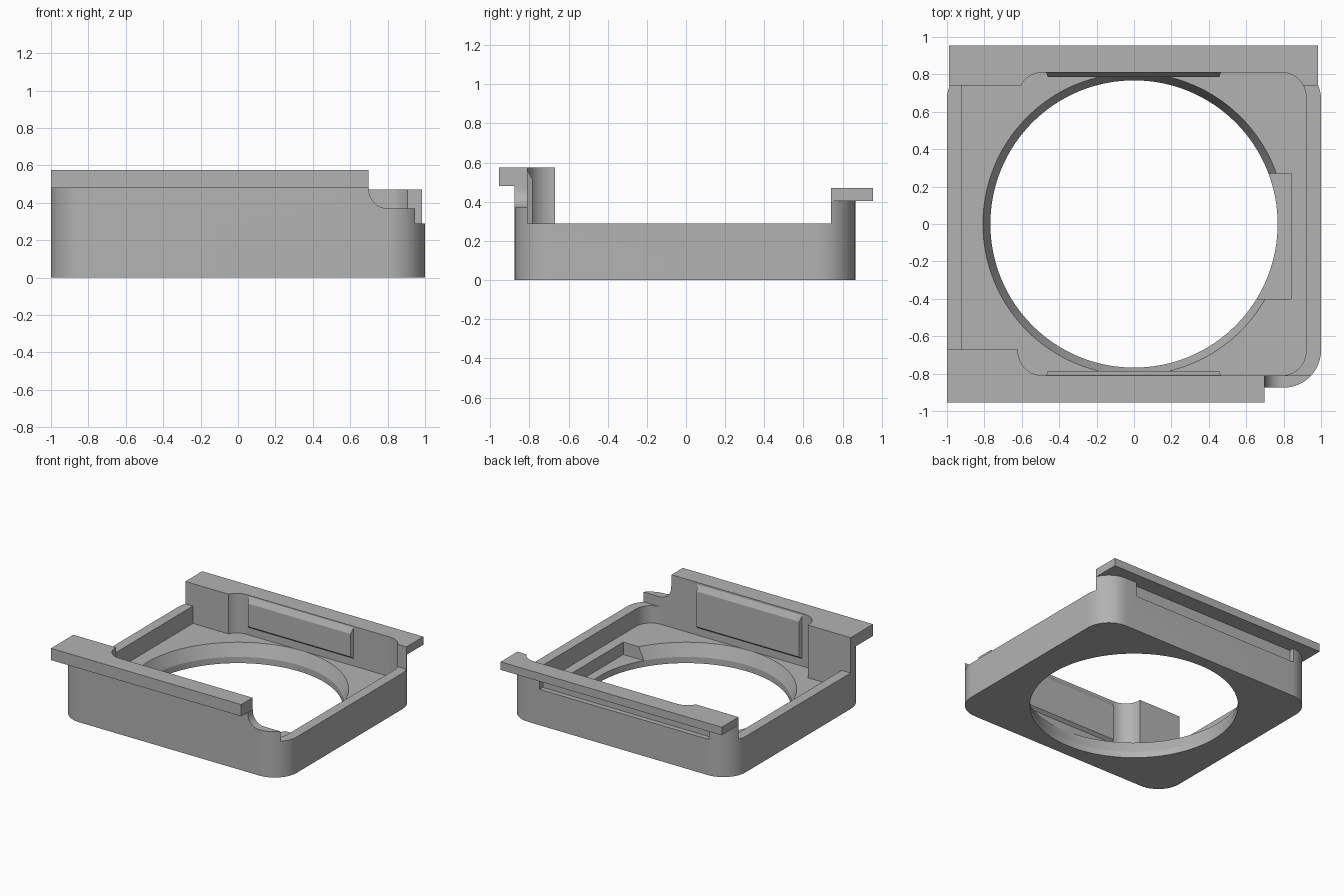
import bpy, bmesh, math
from mathutils import Vector

cube = bpy.data.objects.get("Cube")
if cube:
    bpy.data.objects.remove(cube, do_unlink=True)

grey = bpy.data.materials.new("light_grey")
grey.use_nodes = True
grey.diffuse_color = (0.45, 0.45, 0.45, 1)
grey.node_tree.nodes["Principled BSDF"].inputs["Base Color"].default_value = grey.diffuse_color


def finish(name, bm):
    bmesh.ops.recalc_face_normals(bm, faces=bm.faces)
    mesh = bpy.data.meshes.new(name)
    bm.to_mesh(mesh)
    bm.free()
    mesh.materials.append(grey)
    obj = bpy.data.objects.new(name, mesh)
    bpy.context.collection.objects.link(obj)
    return obj


def extrude(name, points, offset):
    """Prism from a closed outline of 3D points."""
    bm = bmesh.new()
    face = bm.faces.new([bm.verts.new(p) for p in points])
    moved = bmesh.ops.extrude_face_region(bm, geom=[face])["geom"]
    bmesh.ops.translate(bm, verts=[v for v in moved if isinstance(v, bmesh.types.BMVert)], vec=offset)
    return finish(name, bm)


def box(name, x0, x1, y0, y1, z0, z1):
    return extrude(name, [(x0, y0, z0), (x1, y0, z0), (x1, y1, z0), (x0, y1, z0)], Vector((0, 0, z1 - z0)))


def arc(cx, cy, r, start, end, steps=14):
    return [(cx + r * math.cos(math.radians(start + (end - start) * i / steps)),
             cy + r * math.sin(math.radians(start + (end - start) * i / steps))) for i in range(steps + 1)]


def rounded_box(name, x0, x1, y0, y1, z0, z1, r):
    corners = [(x1 - r, y1 - r), (x0 + r, y1 - r), (x0 + r, y0 + r), (x1 - r, y0 + r)]
    outline = [p for i, c in enumerate(corners) for p in arc(*c, r, 90 * i, 90 * i + 90)]
    return extrude(name, [(x, y, z0) for x, y in outline], Vector((0, 0, z1 - z0)))


def lathe(name, profile, steps=128):
    bm = bmesh.new()
    rings = [[bm.verts.new((x, y, z)) for x, y in arc(0, 0, r, 0, 360, steps)[:-1]] for r, z in profile]
    for low, high in zip(rings, rings[1:]):
        for i in range(steps):
            j = (i + 1) % steps
            bm.faces.new((low[i], low[j], high[j], high[i]))
    bm.faces.new(rings[0])
    bm.faces.new(rings[-1])
    return finish(name, bm)


def cut(obj, cutters):
    bpy.context.view_layer.objects.active = obj
    for cutter in cutters:
        mod = obj.modifiers.new("cut", "BOOLEAN")
        mod.operation = "DIFFERENCE"
        mod.solver = "EXACT"
        mod.object = cutter
        bpy.ops.object.modifier_apply(modifier=mod.name)


# Main tray, starting as a solid block with rounded corners
tray = rounded_box("tray_body", -1, 1, -0.875, 0.865, 0, 0.48, 0.2)

# Cutters: pocket, low side walls, back wall top
pocket = rounded_box("cut_pocket", -0.62, 0.92, -0.81, 0.81, 0.15, 1, 0.13)
side_pocket = box("cut_side_pocket", -0.92, 0, -0.67, 0.74, 0.15, 1)
low_walls = box("cut_low_walls", -2, 2, -0.67, 0.74, 0.29, 1)
back_top = box("cut_back_top", -2, 2, 0.7, 2, 0.405, 1)
# Notch in the front right corner, with a rounded inner end
corner = box("cut_corner", 0.7, 2, -0.81, -0.6, 0.29, 1)
notch_outline = [(2, 1), (0.7, 1)] + arc(0.8, 0.47, 0.1, 180, 270) + [(2, 0.37)]
notch = extrude("cut_notch", [(x, -2, z) for x, z in notch_outline], Vector((0, 1.19, 0)))
# Round opening with a flared rim, side recess and outer back slot
opening = lathe("cut_opening", [(0.768, -0.1), (0.768, 0.05), (0.81, 0.155)])
recess = box("cut_recess", 0.5, 0.84, -0.4, 0.27, 0.05, 0.25)
slot = box("cut_slot", -0.81, 0.7, 0.825, 1, 0.29, 0.6)

cut(tray, [low_walls, back_top, corner, notch, pocket, side_pocket, opening, recess, slot])

# Overhanging flanges on the front and back walls
front_flange = box("front_flange", -1, 0.697, -0.955, -0.67, 0.48, 0.575)
back_flange = box("back_flange", -0.988, 0.985, 0.74, 0.955, 0.405, 0.47)
for flange in (front_flange, back_flange):
    cut(flange, [pocket])


# Bevelled pads on the inner faces of both walls
def pad(name, side, z0, z1):
    bm = bmesh.new()
    base = [(-0.47, z0), (0.465, z0), (0.465, z1), (-0.47, z1)]
    tip = [(-0.46, z0 + 0.02), (0.455, z0 + 0.02), (0.455, z1 - 0.045), (-0.46, z1 - 0.045)]
    outer = [bm.verts.new((x, side * 0.81, z)) for x, z in base]
    inner = [bm.verts.new((x, side * 0.785, z)) for x, z in tip]
    bm.faces.new(outer)
    bm.faces.new(inner)
    for i in range(4):
        j = (i + 1) % 4
        bm.faces.new((outer[i], outer[j], inner[j], inner[i]))
    return finish(name, bm)


front_pad = pad("front_pad", -1, 0.21, 0.56)
back_pad = pad("back_pad", 1, 0.21, 0.46)

for cutter in (pocket, side_pocket, low_walls, back_top, corner, notch, opening, recess, slot):
    bpy.data.objects.remove(cutter, do_unlink=True)

# Smooth curved faces while keeping hard edges
for obj in (tray, front_flange, back_flange, front_pad, back_pad):
    bpy.ops.object.select_all(action="DESELECT")
    obj.select_set(True)
    bpy.context.view_layer.objects.active = obj
    bpy.ops.object.shade_smooth_by_angle(angle=math.radians(20))
